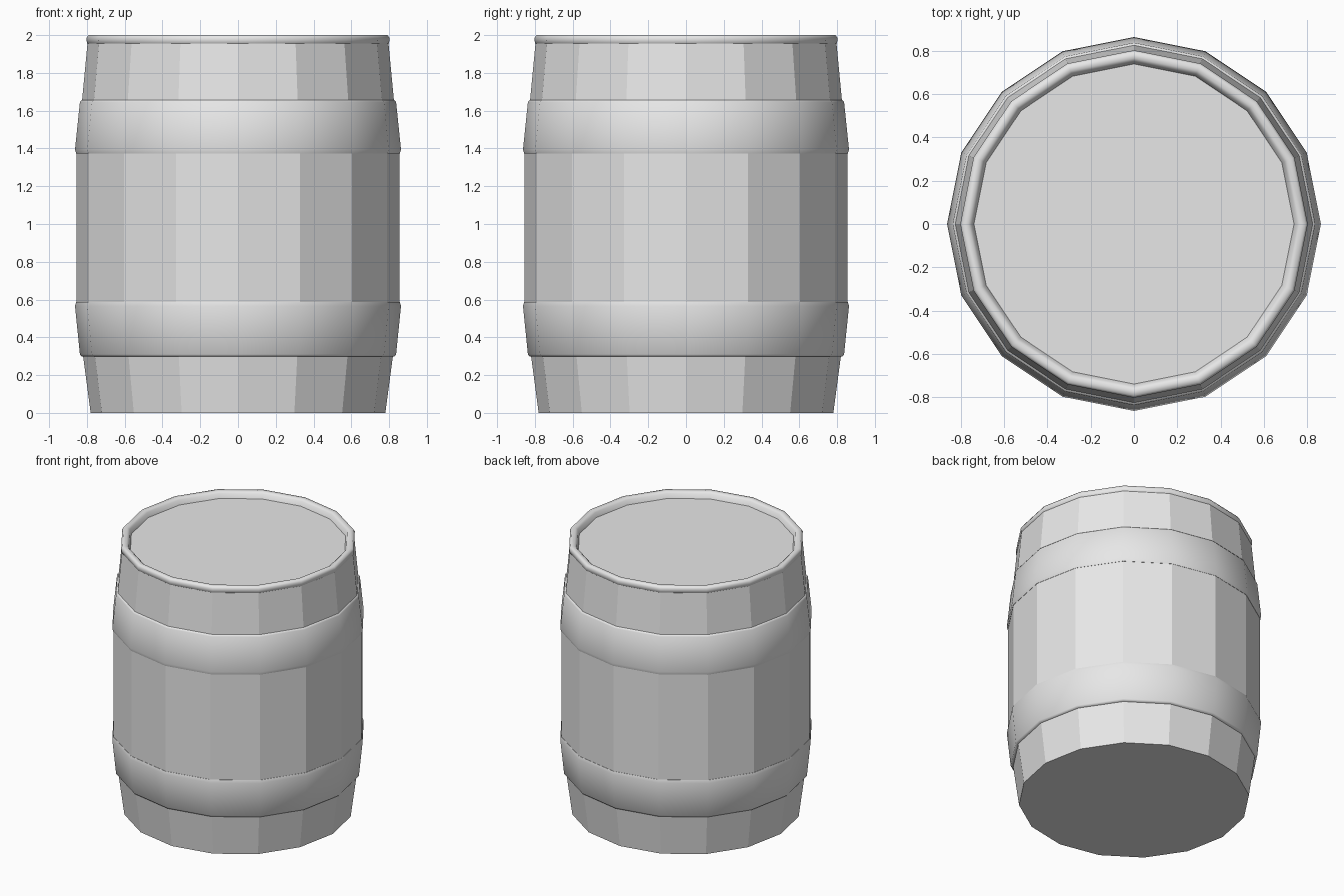
import bpy
import bmesh
from math import cos, sin, pi, radians

SIDES = 16

cube = bpy.data.objects.get("Cube")
if cube:
    bpy.data.objects.remove(cube, do_unlink=True)

# One plain grey for the whole barrel
grey = bpy.data.materials.new("plain_grey")
grey.use_nodes = True
colour = (0.8, 0.8, 0.8, 1)
grey.diffuse_color = colour
grey.node_tree.nodes["Principled BSDF"].inputs["Base Color"].default_value = colour


def lathe(name, profile, ring=False, smooth=False):
    """Turn (radius, height) points about z; a ring closes on itself, otherwise ends are capped."""
    bm = bmesh.new()
    loops = []
    for r, z in profile:
        loops.append([bm.verts.new((r * cos(2 * pi * i / SIDES), r * sin(2 * pi * i / SIDES), z))
                      for i in range(SIDES)])
    pairs = list(zip(loops, loops[1:]))
    if ring:
        pairs.append((loops[-1], loops[0]))
    else:
        bm.faces.new(loops[0])
        bm.faces.new(loops[-1])
    for low, high in pairs:
        for i in range(SIDES):
            j = (i + 1) % SIDES
            bm.faces.new((low[i], low[j], high[j], high[i]))
    bmesh.ops.recalc_face_normals(bm, faces=bm.faces)
    mesh = bpy.data.meshes.new(name)
    bm.to_mesh(mesh)
    bm.free()
    mesh.materials.append(grey)
    obj = bpy.data.objects.new(name, mesh)
    bpy.context.collection.objects.link(obj)
    if smooth:
        bpy.ops.object.select_all(action="DESELECT")
        obj.select_set(True)
        bpy.context.view_layer.objects.active = obj
        bpy.ops.object.shade_smooth_by_angle(angle=radians(60))
    return obj


# Flat staves with a bulging middle, bottom and lid
lathe("barrel_body", [(0.78, 0), (0.82, 0.30), (0.855, 0.57),
                      (0.855, 1.41), (0.825, 1.66), (0.797, 1.955)])

# Hoops with softened edges, widest towards the middle of the barrel
hoop = [(0.80, 0.298), (0.828, 0.298), (0.837, 0.31), (0.863, 0.565), (0.857, 0.587), (0.80, 0.587)]
lathe("lower_hoop", hoop, ring=True, smooth=True)
lathe("upper_hoop", [(r, 1.96 - z if z > 0.4 else 1.955 - z) for r, z in hoop],
      ring=True, smooth=True)

# Rounded rim around the lid
lathe("top_rim", [(0.79, 1.95), (0.80, 1.957), (0.802, 1.985), (0.792, 2.0),
                  (0.765, 2.0), (0.75, 1.988), (0.737, 1.95)], ring=True, smooth=True)
